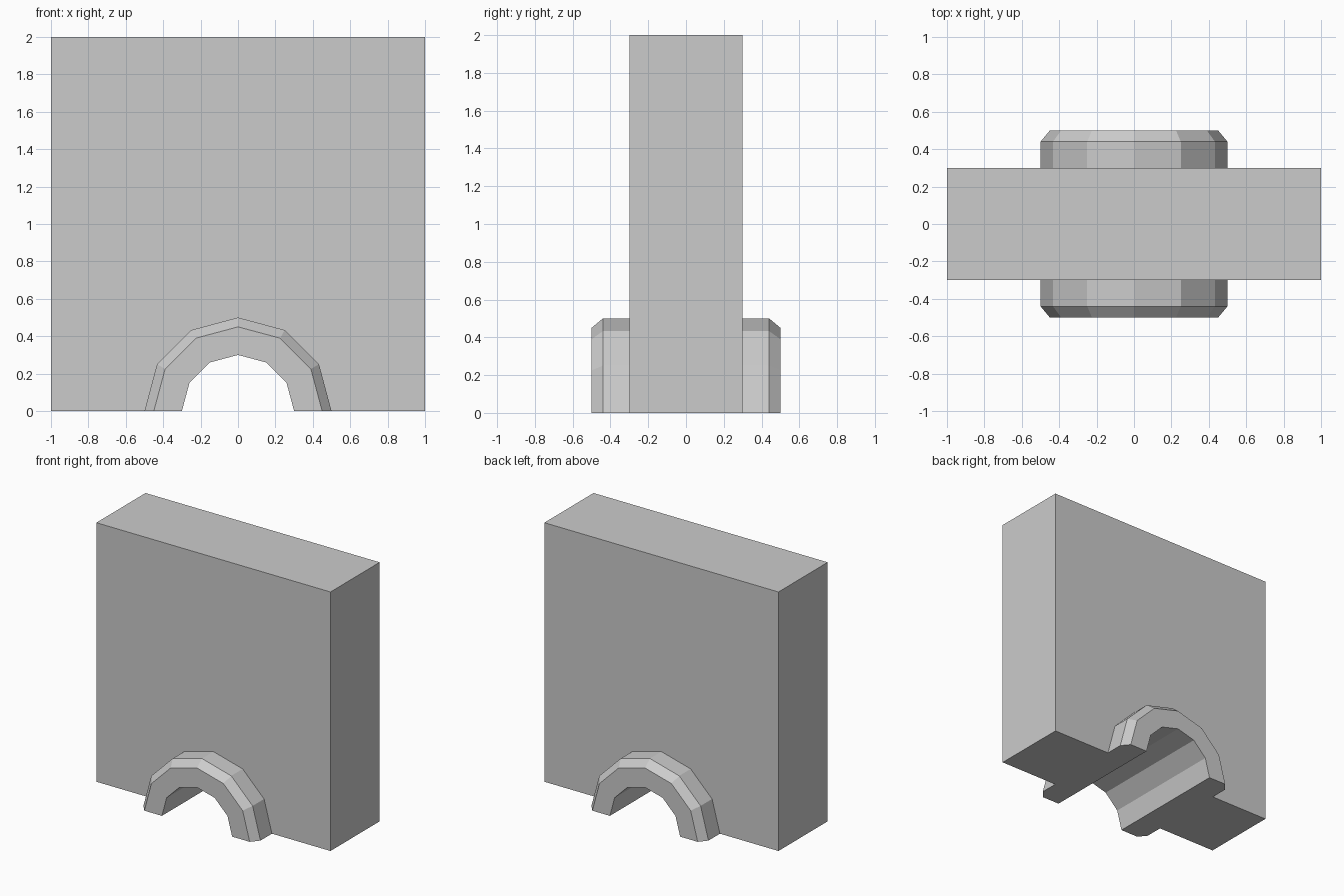
import bpy, bmesh
from math import cos, sin, pi

if "Cube" in bpy.data.objects:
    bpy.data.objects.remove(bpy.data.objects["Cube"])

SEGS = 6                       # half of a 12-sided circle
HALF_W, HALF_D, HEIGHT = 1.0, 0.3, 2.0

# Arch cross-section (radius, y): front collar, tunnel, back collar
front = [(0.5, -HALF_D), (0.5, -0.44), (0.45, -0.5), (0.3, -0.5)]
section = front + [(r, -y) for r, y in reversed(front)]

bm = bmesh.new()

# Arch: section swept over a half circle
arcs = [[bm.verts.new((r * cos(pi * i / SEGS), y, r * sin(pi * i / SEGS)))
         for i in range(SEGS + 1)] for r, y in section]
for a, b in zip(arcs, arcs[1:]):
    for i in range(SEGS):
        bm.faces.new((a[i], a[i + 1], b[i + 1], b[i]))


# Wall: front and back faces notched around the arch
def wall_side(y, arc):
    corners = [bm.verts.new((x * HALF_W, y, z))
               for x, z in ((-1, 0), (-1, HEIGHT), (1, HEIGHT), (1, 0))]
    bm.faces.new(arc + corners)
    return corners


f = wall_side(-HALF_D, arcs[0])
b = wall_side(HALF_D, arcs[-1])

# Wall: sides and top
for i in range(3):
    bm.faces.new((f[i], f[i + 1], b[i + 1], b[i]))

# Flat feet, each covering the wall and arch base on one side
for corner, end in ((3, 0), (0, -1)):
    bm.faces.new([f[corner]] + [arc[end] for arc in arcs] + [b[corner]])

bmesh.ops.recalc_face_normals(bm, faces=bm.faces)
mesh = bpy.data.meshes.new("arched_wall")
bm.to_mesh(mesh)
bm.free()
bpy.context.collection.objects.link(bpy.data.objects.new("arched_wall", mesh))
